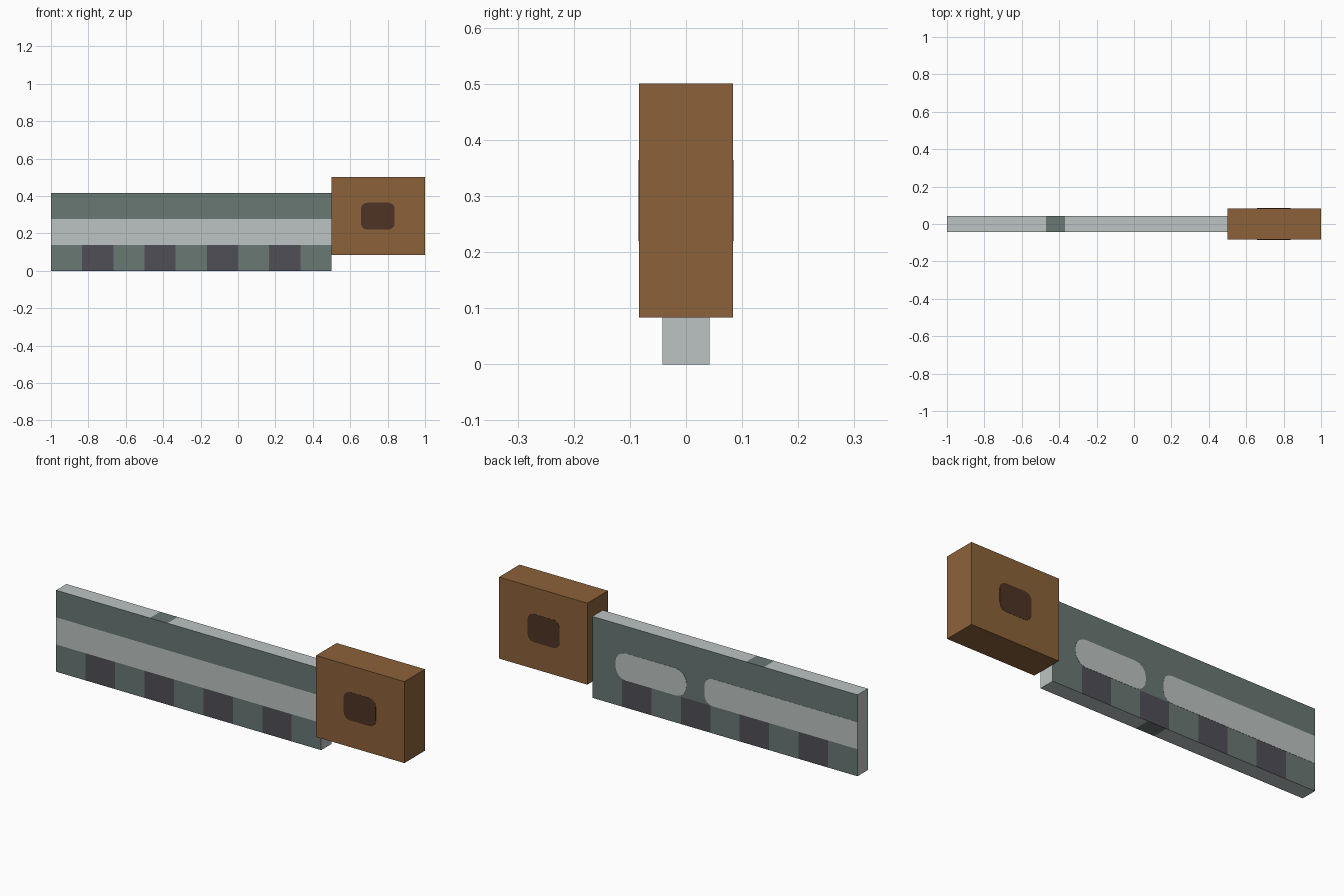
import bpy, bmesh, math
from mathutils import Vector

if "Cube" in bpy.data.objects:
    bpy.data.objects.remove(bpy.data.objects["Cube"])


def lin(c):
    c /= 255
    return c / 12.92 if c <= 0.04045 else ((c + 0.055) / 1.055) ** 2.4


def material(name, rgb):
    m = bpy.data.materials.new(name)
    m.diffuse_color = (*[lin(c) for c in rgb], 1)
    m.use_nodes = True
    m.node_tree.nodes["Principled BSDF"].inputs["Base Color"].default_value = m.diffuse_color
    return m


STEEL = material("dark steel", (104, 120, 116))
LIGHT = material("light steel", (188, 196, 194))
NOTCH = material("purple grey", (80, 78, 86))
WOOD = material("brown wood", (140, 98, 58))
HOLE = material("dark brown", (78, 52, 36))

U = 1 / 12      # the model is laid out on a 1/12 grid


def finish(bm, name, mats):
    me = bpy.data.meshes.new(name)
    bm.to_mesh(me)
    bm.free()
    ob = bpy.data.objects.new(name, me)
    for m in mats:
        me.materials.append(m)
    bpy.context.collection.objects.link(ob)
    return ob


def box(lo, hi):
    bm = bmesh.new()
    bmesh.ops.create_cube(bm, size=1)
    for v in bm.verts:
        v.co = Vector([l + (c + 0.5) * (h - l) for c, l, h in zip(v.co, lo, hi)])
    return bm


def plate(name, x0, x1, z0, z1, y, side, mat, r0, r1):
    """Thin rounded rectangle lying on a front (-1) or back (+1) face.
    r0 and r1 are the corner radii at the x0 and x1 ends."""
    pts = []
    for cx, cz, r, start in ((x1 - r1, z1 - r1, r1, 0), (x0 + r0, z1 - r0, r0, 90),
                             (x0 + r0, z0 + r0, r0, 180), (x1 - r1, z0 + r1, r1, 270)):
        for i in range(5 if r else 1):
            a = math.radians(start + i * 22.5)
            pts.append((cx + r * math.cos(a), cz + r * math.sin(a)))
    bm = bmesh.new()
    face = bm.faces.new([bm.verts.new((x, y - side * 0.002, z)) for x, z in pts])
    ext = bmesh.ops.extrude_face_region(bm, geom=[face])["geom"]
    for v in ext:
        if isinstance(v, bmesh.types.BMVert):
            v.co.y = y + side * 0.001
    bmesh.ops.recalc_face_normals(bm, faces=bm.faces)
    return finish(bm, name, [mat])


# Blade: box cut along the stripe, notch and edge-mark lines
notches = [(x * U, (x + 2) * U) for x in (-10, -6, -2, 2)]
TOP_MARK, BOTTOM_MARK = (-0.47, -0.37), (-0.15, -0.045)
Z0, Z1 = 0.139, 0.278
bm = box((-1, -U / 2, 0), (0.5, U / 2, 5 * U))
cuts = [((x, 0, 0), (1, 0, 0)) for pair in notches + [TOP_MARK, BOTTOM_MARK] for x in pair]
cuts += [((0, 0, z), (0, 0, 1)) for z in (Z0, Z1)]
for co, no in cuts:
    bmesh.ops.bisect_plane(bm, geom=bm.verts[:] + bm.edges[:] + bm.faces[:],
                           plane_co=co, plane_no=no)


def within(x, pair):
    return pair[0] < x < pair[1]


bm.normal_update()
for f in bm.faces:
    c, n = f.calc_center_median(), f.normal
    if abs(n.y) > 0.5:                              # flat sides
        if c.z < Z0 and any(within(c.x, p) for p in notches):
            f.material_index = 2
        elif n.y < 0 and Z0 < c.z < Z1:
            f.material_index = 1
    else:                                           # rim
        mark = (n.z > 0.5 and within(c.x, TOP_MARK)) or (n.z < -0.5 and within(c.x, BOTTOM_MARK))
        f.material_index = 0 if mark else 1
finish(bm, "blade", [STEEL, LIGHT, NOTCH])

# Broken light stripe on the back of the blade
plate("back_stripe_long", -1, -0.134, Z0, Z1, U / 2, 1, LIGHT, 0, 0.045)
plate("back_stripe_short", -0.032, 0.37, Z0, Z1, U / 2, 1, LIGHT, 0.06, 0.06)

# Handle with a dark spot on both sides
finish(box((0.5, -U, U), (1, U, 6 * U)), "handle", [WOOD])
for side, label in ((-1, "front"), (1, "back")):
    plate("handle_spot_" + label, 0.657, 0.838, 0.22, 0.364, side * U, side, HOLE, 0.035, 0.035)
